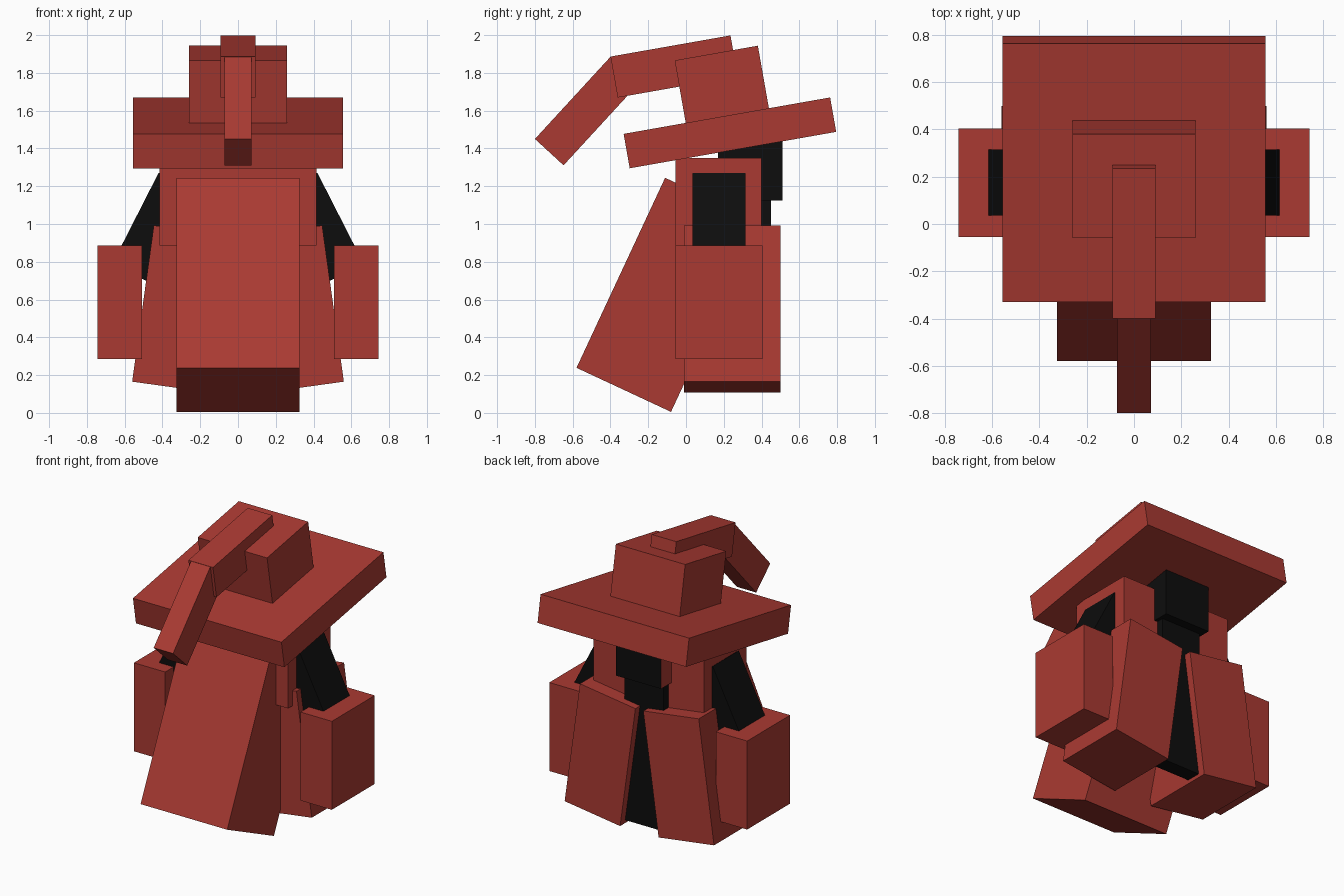
import bpy, bmesh
from math import radians
from mathutils import Matrix

if "Cube" in bpy.data.objects:
    bpy.data.objects.remove(bpy.data.objects["Cube"])


def material(name, rgb):
    m = bpy.data.materials.new(name)
    m.diffuse_color = (*rgb, 1)
    m.use_nodes = True
    m.node_tree.nodes["Principled BSDF"].inputs["Base Color"].default_value = m.diffuse_color
    return m


RED = material("brick red", (0.40, 0.042, 0.032))
BLACK = material("near black", (0.004, 0.004, 0.004))


def box(name, center, size, mat=RED, axis='X', angle=0):
    """Box of a given size, turned about one axis around its centre."""
    bm = bmesh.new()
    bmesh.ops.create_cube(bm, size=1)
    bm.transform(Matrix.Translation(center)
                 @ Matrix.Rotation(radians(angle), 4, axis)
                 @ Matrix.Diagonal((*size, 1)))
    mesh = bpy.data.meshes.new(name)
    bm.to_mesh(mesh)
    bm.free()
    mesh.materials.append(mat)
    ob = bpy.data.objects.new(name, mesh)
    bpy.context.collection.objects.link(ob)
    return ob


# Tilted hat with a bent tip
box("hat_brim", (0, 0.2325, 1.4825), (1.114, 1.11, 0.185), angle=10)
box("hat_crown", (0, 0.195, 1.708), (0.52, 0.447, 0.40), angle=10)
box("hat_tip_upper", (0, -0.063, 1.834), (0.184, 0.645, 0.22), angle=10)
box("hat_tip_lower", (0, -0.524, 1.598), (0.145, 0.591, 0.206), angle=47.4)

# Head and hair
box("head", (0, 0.1725, 1.1175), (0.83, 0.455, 0.465))
hair = box("hair_bun", (0, 0.34, 1.288), (0.34, 0.34, 0.325), BLACK)
hair.data.materials.append(RED)
for face in hair.data.polygons:  # left side of the bun is red
    if face.normal.x < -0.9:
        face.material_index = 1
box("hair_length", (0, 0.40, 0.655), (0.296, 0.10, 1.05), BLACK)

# Front of the robe
box("robe_front", (0, -0.095, 0.625), (0.65, 0.552, 1.11), angle=-25)

# Mirrored back panels, arms and sleeves
for side, s in (("right", 1), ("left", -1)):
    box("robe_panel_" + side, (s * 0.295, 0.245, 0.55), (0.42, 0.51, 0.835),
        axis='Y', angle=-7.9 * s)
    box("upper_arm_" + side, (s * 0.418, 0.175, 0.967), (0.28, 0.28, 0.539),
        BLACK, 'Y', -27 * s)
    box("sleeve_" + side, (s * 0.625, 0.175, 0.585), (0.235, 0.46, 0.60))
